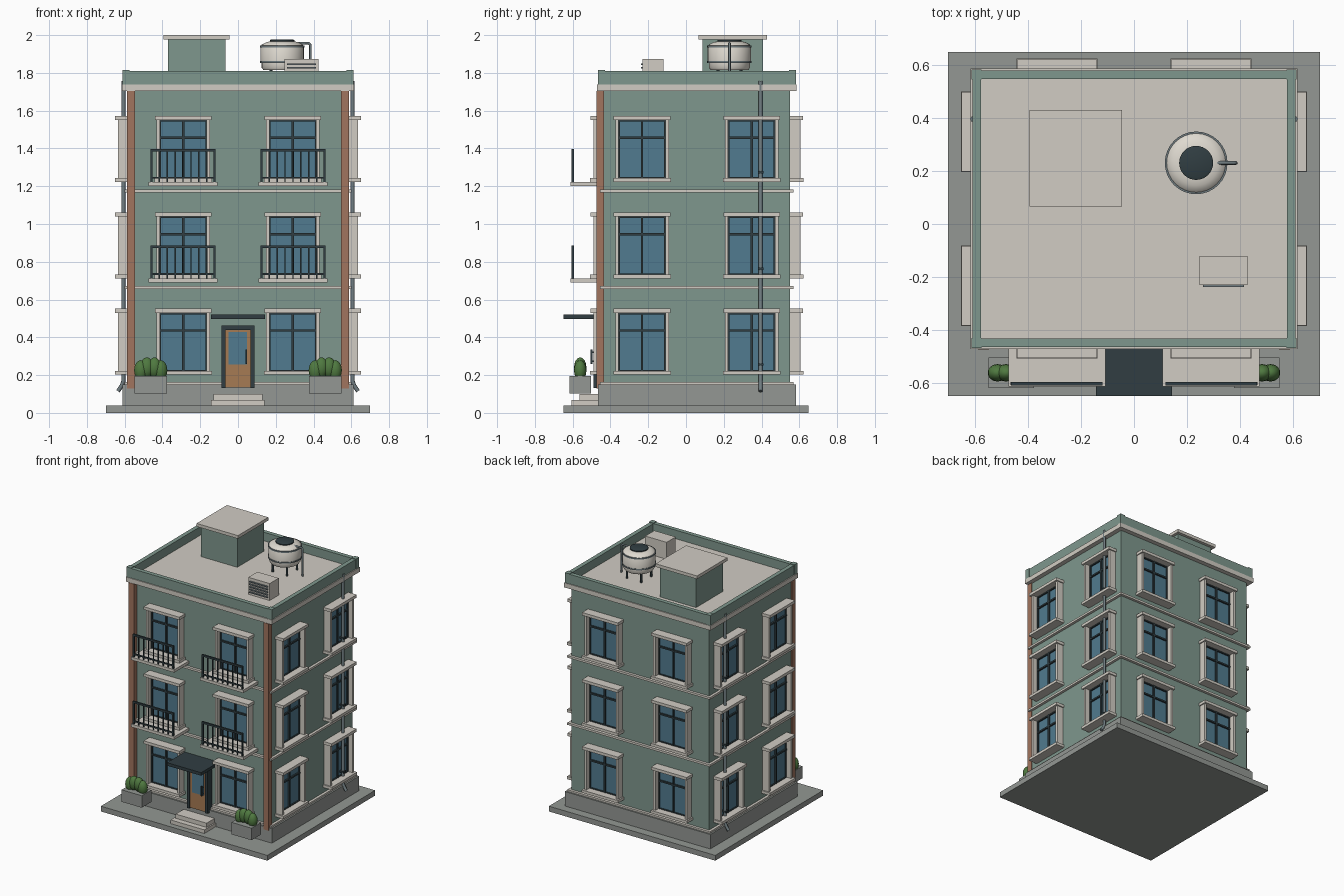
import bpy, bmesh, math
from mathutils import Matrix, Vector

if "Cube" in bpy.data.objects:
    bpy.data.objects.remove(bpy.data.objects["Cube"])


def mat(name, r, g, b):
    m = bpy.data.materials.new(name)
    m.diffuse_color = [(c / 255) ** 2.2 for c in (r, g, b)] + [1]
    m.use_nodes = True
    m.node_tree.nodes["Principled BSDF"].inputs["Base Color"].default_value = m.diffuse_color
    return m


GREEN = mat("wall_green", 126, 150, 140)
CREAM = mat("cream_trim", 208, 203, 194)
STONE = mat("stone", 146, 150, 146)
BRICK = mat("brick", 160, 116, 95)
GLASS = mat("glass", 82, 122, 142)
DARK = mat("dark_metal", 52, 64, 68)
WOOD = mat("wood", 165, 122, 84)
LEAF = mat("leaf", 80, 120, 66)
PIPE = mat("pipe_grey", 112, 124, 128)
TANK = mat("tank_white", 222, 217, 207)


def finish(bm, name, m, smooth=False):
    me = bpy.data.meshes.new(name)
    bm.normal_update()
    bm.to_mesh(me)
    bm.free()
    me.materials.append(m)
    ob = bpy.data.objects.new(name, me)
    bpy.context.collection.objects.link(ob)
    if smooth:
        bpy.context.view_layer.objects.active = ob
        ob.select_set(True)
        bpy.ops.object.shade_smooth_by_angle(angle=math.radians(40))
        ob.select_set(False)
    return ob


def boxes(name, m, ranges, M=Matrix()):
    """One object from boxes given as (x0, x1, y0, y1, z0, z1)."""
    bm = bmesh.new()
    for x0, x1, y0, y1, z0, z1 in ranges:
        c = Vector((x0 + x1, y0 + y1, z0 + z1)) / 2
        s = Matrix.Diagonal((x1 - x0, y1 - y0, z1 - z0, 1))
        bmesh.ops.create_cube(bm, size=1, matrix=M @ Matrix.Translation(c) @ s)
    return finish(bm, name, m)


def mirrored(*ranges):
    return [r for a in ranges for r in (a, (-a[1], -a[0]) + tuple(a[2:]))]


def lathe(name, m, profile, at, n=32):
    bm = bmesh.new()
    vs = [bm.verts.new((r, 0, z)) for r, z in profile]
    es = [bm.edges.new(p) for p in zip(vs, vs[1:])]
    bmesh.ops.spin(bm, geom=vs + es, cent=(0, 0, 0), axis=(0, 0, 1), angle=math.tau, steps=n)
    bmesh.ops.remove_doubles(bm, verts=bm.verts, dist=1e-5)
    bmesh.ops.recalc_face_normals(bm, faces=bm.faces)
    bmesh.ops.translate(bm, verts=bm.verts, vec=at)
    return finish(bm, name, m, True)


def tube(name, m, pts, r):
    cu = bpy.data.curves.new(name, 'CURVE')
    cu.dimensions = '3D'
    cu.bevel_depth, cu.bevel_resolution, cu.use_fill_caps = r, 2, True
    sp = cu.splines.new('POLY')
    sp.points.add(len(pts) - 1)
    for p, co in zip(sp.points, pts):
        p.co = (*co, 1)
    cu.materials.append(m)
    ob = bpy.data.objects.new(name, cu)
    bpy.context.collection.objects.link(ob)


# Main body: half width, front, back
W, F, B = 0.58, -0.435, 0.55
CY, HD = (F + B) / 2, (B - F) / 2


def storey(g, z0, z1):
    return (-W - g, W + g, F - g, B + g, z0, z1)


boxes("pavement", STONE, [(-0.7, 0.7, -0.648, 0.648, 0, 0.04)])
boxes("plinth", STONE, [storey(0.032, 0.04, 0.15)])
boxes("walls", GREEN, [storey(0, 0.15, 1.71)])
boxes("floor_bands", CREAM, [storey(0.02, z, z + 0.016) for z in (0.147, 0.656, 1.167)])
boxes("cornice", CREAM, [storey(0.035, 1.703, 1.738)])
boxes("roof_deck", CREAM, [storey(0, 1.735, 1.745)])
boxes("corner_pilasters", BRICK, mirrored((0.545, 0.588, -0.473, F + 0.001, 0.13, 1.703)))

# Parapet with small corner posts
o, t = 0.028, 0.032
boxes("parapet", GREEN, mirrored((W + o - t, W + o, F - o, B + o, 1.738, 1.81)) +
      [(-W - o, W + o, F - o, F - o + t, 1.738, 1.81), (-W - o, W + o, B + o - t, B + o, 1.738, 1.81)])
boxes("parapet_posts", GREEN, mirrored(*[(W - 0.006, W + 0.032, y, y + 0.038, 1.738, 1.815)
                                         for y in (F - 0.032, B - 0.006)]))

# Windows: three storeys, two per side, local -y points outward
for side, ang, dist in (("front", 0, HD), ("right", 90, W), ("back", 180, HD), ("left", 270, W)):
    R = Matrix.Translation((0, CY, 0)) @ Matrix.Rotation(math.radians(ang), 4, 'Z')
    glass, bars, trim = [], [], []
    for k in range(3):
        b, h = 0.22 + 0.51 * k, 0.53 + 0.51 * k
        for u in (-0.29, 0.29):
            d = -dist
            glass.append((u - 0.125, u + 0.125, d - 0.008, d + 0.01, b, h))
            bars += [(u - 0.006, u + 0.006, d - 0.02, d, b, h),
                     (u - 0.125, u + 0.125, d - 0.02, d, b + 0.21, b + 0.222)]
            bars += [(u + s - 0.004, u + s + 0.004, d - 0.018, d, b, h) for s in (-0.121, 0.121)]
            bars += [(u - 0.125, u + 0.125, d - 0.018, d, z, z + 0.008) for z in (b, h - 0.008)]
            trim += [(u - 0.142, u - 0.124, d - 0.055, d, b, h), (u + 0.124, u + 0.142, d - 0.055, d, b, h),
                     (u - 0.15, u + 0.15, d - 0.07, d, h, h + 0.022),
                     (u - 0.152, u + 0.152, d - 0.072, d, b - 0.018, b + 0.003)]
    boxes(side + "_window_glass", GLASS, glass, R)
    boxes(side + "_window_bars", DARK, bars, R)
    boxes(side + "_window_trim", CREAM, trim, R)

# Balconies with a front railing
slabs, rails = [], []
for k in (1, 2):
    z = 0.18 + 0.51 * k
    slabs.append((0.108, 0.473, -0.612, F, z, z + 0.022))
    rails += [(0.119, 0.463, -0.607, -0.594, z + 0.183, z + 0.197),
              (0.119, 0.463, -0.605, -0.597, z + 0.04, z + 0.05)]
    for i in range(9):
        x, r = 0.124 + i * 0.334 / 8, 0.006 if i in (0, 8) else 0.0035
        rails.append((x - r, x + r, -0.6 - r, -0.6 + r, z + 0.02, z + 0.19))
boxes("balcony_slabs", CREAM, mirrored(*slabs))
boxes("balcony_railings", DARK, mirrored(*rails))

# Entrance
boxes("door_frame", DARK, mirrored((0.066, 0.087, -0.49, F, 0.132, 0.462)) +
      [(-0.087, 0.087, -0.49, F, 0.44, 0.462)])
boxes("door", WOOD, [(-0.067, 0.067, -0.48, F, 0.135, 0.441)])
boxes("door_glass", GLASS, [(-0.05, 0.048, -0.484, -0.47, 0.257, 0.427)])
boxes("door_handle", DARK, [(0.04, 0.048, -0.505, -0.496, 0.26, 0.335),
                            (0.041, 0.047, -0.5, -0.478, 0.27, 0.278),
                            (0.041, 0.047, -0.5, -0.478, 0.317, 0.325)])
boxes("entrance_canopy", DARK, [(-0.143, 0.143, -0.648, F, 0.497, 0.52)])
boxes("steps", CREAM, [(-0.143, 0.14, -0.605, -0.45, 0.04, 0.068), (-0.13, 0.13, -0.563, -0.45, 0.068, 0.1)])

# Planters with shrubs
boxes("planters", STONE, mirrored((0.377, 0.547, -0.618, -0.502, 0.103, 0.194)))
for s, name in ((-1, "left_shrub"), (1, "right_shrub")):
    bm = bmesh.new()
    for dx, z in ((-0.052, 0.225), (-0.02, 0.24), (0.02, 0.24), (0.052, 0.225)):
        bmesh.ops.create_uvsphere(bm, u_segments=14, v_segments=8, radius=1,
                                  matrix=Matrix.Translation((s * 0.462 + dx, -0.56, z)) @
                                  Matrix.Diagonal((0.037, 0.033, 0.054, 1)))
    finish(bm, name, LEAF, True)

# Drainpipes with brackets
for s, name in ((-1, "left"), (1, "right")):
    tube(name + "_drainpipe", PIPE, [(s * 0.606, 0.395, 1.757), (s * 0.606, 0.395, 0.17),
                                     (s * 0.615, 0.395, 0.145), (s * 0.635, 0.395, 0.115)], 0.011)
boxes("drainpipe_brackets", DARK, mirrored(*[(W, 0.622, 0.38, 0.41, z, z + 0.012) for z in (0.25, 0.757, 1.268)]))

# Roof: stair house, ventilation unit
boxes("stair_house", GREEN, [(-0.371, -0.067, 0.087, 0.408, 1.74, 1.98)])
boxes("stair_house_cap", CREAM, [(-0.394, -0.046, 0.065, 0.43, 1.976, 2.0)])
boxes("vent_unit", CREAM, [(0.247, 0.427, -0.229, -0.12, 1.74, 1.874)])
boxes("vent_louvres", PIPE, [(0.26, 0.414, -0.237, -0.228, z, z + 0.009)
                             for z in (1.762, 1.782, 1.802, 1.822, 1.842)])

# Roof: water tank on legs
C = Vector((0.234, 0.23, 0))
lathe("water_tank", TANK, [(0, 1.815), (0.1, 1.815), (0.109, 1.828), (0.109, 1.855), (0.115, 1.862), (0.115, 1.938),
                           (0.108, 1.95), (0.085, 1.962), (0.06, 1.968), (0, 1.968)], C)
lathe("tank_lid", DARK, [(0, 1.96), (0.064, 1.96), (0.064, 1.974), (0.055, 1.978), (0, 1.978)], C)
for name, z in (("upper_tank_hoop", 1.94), ("lower_tank_hoop", 1.858)):
    lathe(name, PIPE, [(0.105, z - 0.005), (0.118, z - 0.005), (0.118, z + 0.005), (0.105, z + 0.005)], C)
for i in range(4):
    a = math.radians(45 + 90 * i)
    x, y = C.x + 0.085 * math.cos(a), C.y + 0.085 * math.sin(a)
    tube("tank_leg_%d" % i, DARK, [(x, y, 1.74), (x, y, 1.82)], 0.008)
tube("tank_pipe", PIPE, [(0.31, 0.23, 1.957), (0.375, 0.23, 1.957), (0.383, 0.23, 1.948), (0.383, 0.23, 1.742)], 0.007)
